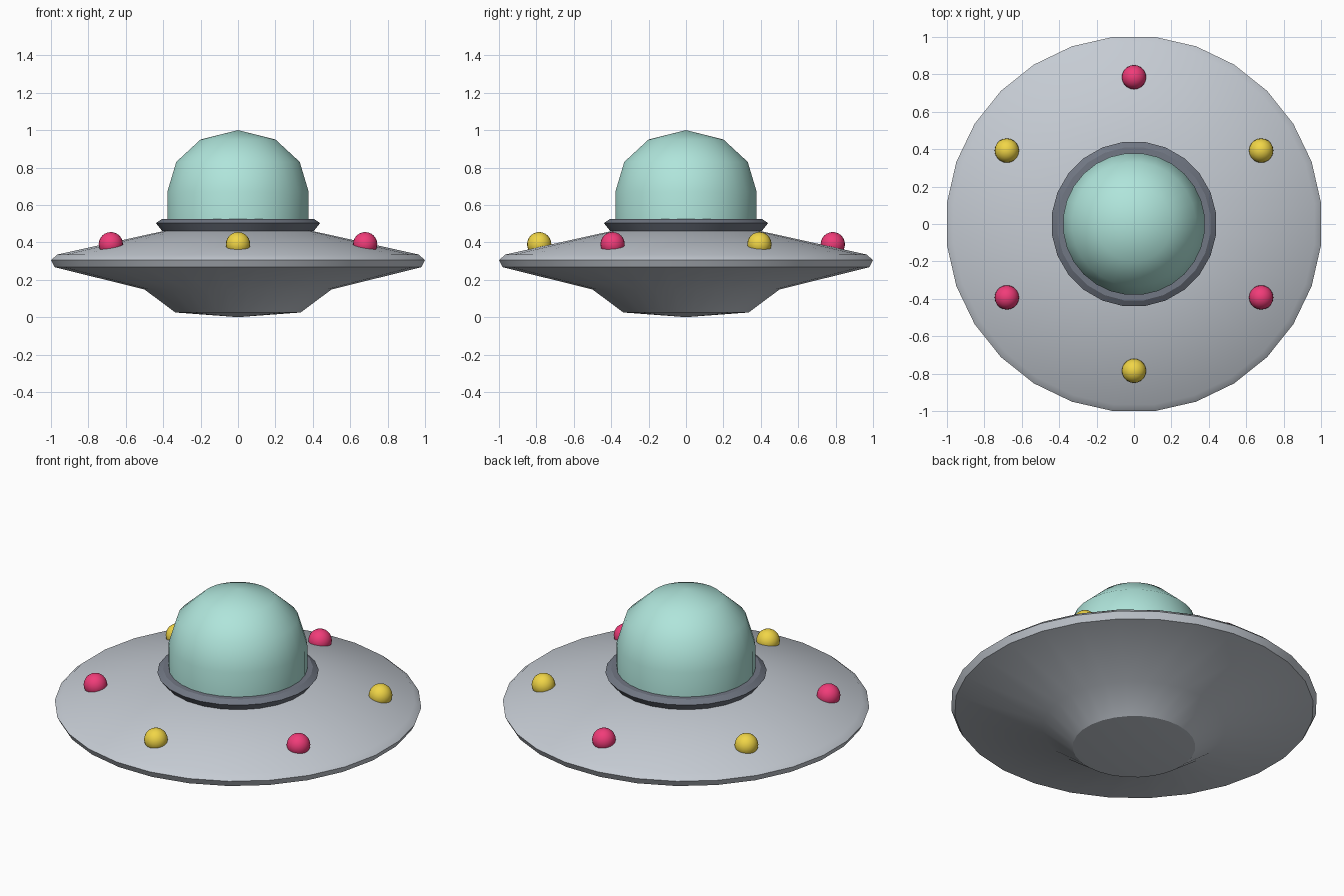
import bpy, bmesh, math

if "Cube" in bpy.data.objects:
    bpy.data.objects.remove(bpy.data.objects["Cube"])


def material(name, r, g, b):
    # colours given as 0-255 display values, stored linear
    m = bpy.data.materials.new(name)
    m.diffuse_color = [(c / 255) ** 2.2 for c in (r, g, b)] + [1]
    m.use_nodes = True
    m.node_tree.nodes["Principled BSDF"].inputs["Base Color"].default_value = m.diffuse_color
    return m


def finish(obj, mat):
    obj.data.materials.append(mat)
    bpy.ops.object.select_all(action='DESELECT')
    obj.select_set(True)
    bpy.context.view_layer.objects.active = obj
    bpy.ops.object.shade_smooth_by_angle(angle=math.radians(32))


def lathe(name, profile, sides, mat, closed=False):
    # revolve an (r, z) profile; flats face the axes, width measured across flats
    bm = bmesh.new()
    step = 2 * math.pi / sides
    grow = 1 / math.cos(step / 2)
    rings = []
    for r, z in profile:
        if r == 0:
            rings.append([bm.verts.new((0, 0, z))] * sides)
        else:
            rings.append([bm.verts.new((r * grow * math.cos((i + .5) * step),
                                        r * grow * math.sin((i + .5) * step), z))
                          for i in range(sides)])
    pairs = list(zip(rings, rings[1:]))
    if closed:
        pairs.append((rings[-1], rings[0]))
    for lo, hi in pairs:
        for i in range(sides):
            j = (i + 1) % sides
            bm.faces.new(list(dict.fromkeys((lo[i], lo[j], hi[j], hi[i]))))
    bmesh.ops.recalc_face_normals(bm, faces=bm.faces)
    me = bpy.data.meshes.new(name)
    bm.to_mesh(me)
    bm.free()
    obj = bpy.data.objects.new(name, me)
    bpy.context.collection.objects.link(obj)
    finish(obj, mat)


hull = material("hull_grey", 196, 202, 210)
trim = material("trim_grey", 112, 118, 130)
glass = material("dome_green", 174, 228, 218)
yellow = material("lamp_yellow", 240, 212, 72)
pink = material("lamp_pink", 240, 62, 120)

# Saucer body
lathe("saucer_body", [(0, 0), (.335, .025), (.5, .148), (.98, .267), (1, .305),
                      (.965, .335), (.4, .46), (0, .48)], 28, hull)

# Collar around the dome
lathe("dome_collar", [(.36, .46), (.405, .46), (.439, .503), (.408, .524), (.36, .524)],
      24, trim, closed=True)

# Dome
lathe("dome", [(0, .49), (.378, .49), (.378, .67), (.33, .83), (.2, .95), (0, 1)], 28, glass)

# Lamps around the upper deck, alternating colours
for i in range(6):
    a = math.radians(-90 + 60 * i)
    bpy.ops.mesh.primitive_uv_sphere_add(segments=20, ring_count=12, radius=.065,
                                         location=(.785 * math.cos(a), .785 * math.sin(a), .39))
    lamp = bpy.context.object
    lamp.name = f"lamp_{i + 1}"
    finish(lamp, pink if i % 2 else yellow)
